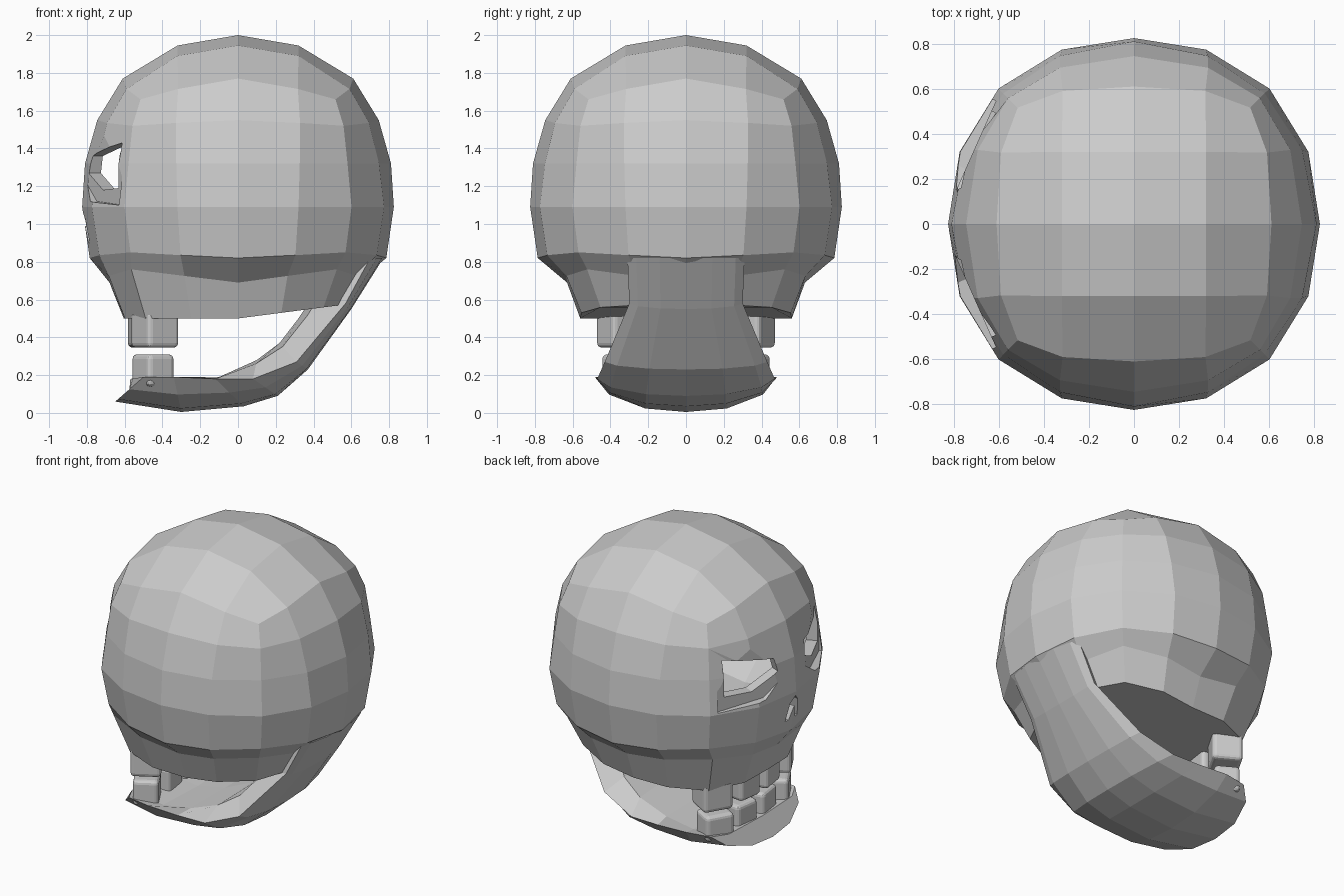
import bpy, bmesh
from math import sin, cos, pi, radians
from mathutils import Vector, Matrix

if "Cube" in bpy.data.objects:
    bpy.data.objects.remove(bpy.data.objects["Cube"])


def make(name, verts, faces):
    me = bpy.data.meshes.new(name)
    me.from_pydata([tuple(v) for v in verts], [], faces)
    bm = bmesh.new()
    bm.from_mesh(me)
    bmesh.ops.recalc_face_normals(bm, faces=bm.faces)
    bm.to_mesh(me)
    bm.free()
    ob = bpy.data.objects.new(name, me)
    bpy.context.collection.objects.link(ob)
    return ob


# Cranium: 16-sided rings (z, radius, corner bulge, corner lift, twist) under a 4x4 cap
rings = [(1.77, .61, .12, -.11, .1), (1.55, .745, .045, -.03, .05),
         (1.32, .81, .01, 0, .02), (1.09, .825, .025, 0, 0),
         (.82, .785, .02, .03, 0), (.69, .63, .11, .07, 0), (.50, .56, .08, 0, 0)]
verts, faces = [], []
for n, (z, r, dr, dz, tw) in enumerate(rings):
    for i in range(16):
        t = i * pi / 8
        w = sin(2 * t) ** 2
        a = t + tw * sin(4 * t)
        x, y = (r + dr * w) * cos(a), (r + dr * w) * sin(a)
        zz = z + dz * w
        if n >= 5 and x < 0:
            x *= 1.08
        if n == 6 and x > 0:
            zz += .13 * x
        verts.append((x, y, zz))
for n in range(len(rings) - 1):
    for i in range(16):
        j = (i + 1) % 16
        faces.append((n*16 + i, n*16 + j, n*16 + 16 + j, n*16 + 16 + i))
faces.append(tuple(range(len(verts) - 16, len(verts))))
grid = {}
i, j = 2, 0
for k in range(16):
    grid[i, j] = k
    if i == 2 and j < 2:
        j += 1
    elif j == 2 and i > -2:
        i -= 1
    elif i == -2 and j > -2:
        j -= 1
    elif j == -2 and i < 2:
        i += 1
    else:
        j += 1
for i in (-1, 0, 1):
    for j in (-1, 0, 1):
        grid[i, j] = len(verts)
        verts.append((.32 * i, .32 * j, (2.0, 1.945, 1.89)[abs(i) + abs(j)]))
for i in range(-2, 2):
    for j in range(-2, 2):
        faces.append((grid[i, j], grid[i+1, j], grid[i+1, j+1], grid[i, j+1]))
cranium = make("cranium", verts, faces)


# Face openings, cut along a horizontal direction; floors removed to open the hollow
def carve(profile, angle, side, depth, hollow):
    d = Vector((-cos(angle), side * sin(angle), 0))
    tan = Vector((sin(angle), side * cos(angle), 0))
    n = len(profile)
    pts = [d * q + tan * t + Vector((0, 0, z)) for q in (depth, 1.1) for t, z in profile]
    fs = [tuple(range(n)), tuple(range(n, 2 * n))]
    fs += [(k, (k+1) % n, n + (k+1) % n, n + k) for k in range(n)]
    cutter = make("face_cutter", pts, fs)
    cutter.hide_render = True
    mod = cranium.modifiers.new("cut", 'BOOLEAN')
    mod.operation, mod.solver, mod.object = 'DIFFERENCE', 'EXACT', cutter
    bpy.context.view_layer.objects.active = cranium
    bpy.ops.object.modifier_apply(modifier=mod.name)
    bpy.data.objects.remove(cutter)
    if hollow:
        floors.append((d, depth))


floors = []
brow = [(.25, 1.58), (.25, 1.1), (-.08, 1.12), (-.22, 1.22), (-.24, 1.38), (-.29, 1.52)]
eye = [(.2, 1.43), (.2, 1.19), (0, 1.18), (-.19, 1.27), (-.165, 1.36)]
nose = [(0, 1.06), (.04, 1.02), (.065, .9), (.035, .9), (0, .99),
        (-.035, .9), (-.065, .9), (-.04, 1.02)]
for s in (1, -1):
    carve(brow, radians(24), s, .782, False)
    carve(eye, radians(24), s, .71, True)
carve(nose, 0, 1, .73, True)
bm = bmesh.new()
bm.from_mesh(cranium.data)
bm.normal_update()
dead = [f for f in bm.faces if any(
    abs(f.calc_center_median().dot(d) - q) < 2e-3 and f.normal.dot(d) > .98
    for d, q in floors)]
bmesh.ops.delete(bm, geom=dead, context='FACES')
bm.to_mesh(cranium.data)
bm.free()

# Lower jaw: loft of sections (keel x,z; rim x,z; half width; inner x,z)
stations = [(.77, .82, .70, .82, .31, .45, .70), (.60, .55, .57, .58, .30, .32, .50),
            (.37, .23, .31, .27, .43, .22, .37), (.21, .09, .08, .18, .47, .10, .28),
            (.03, .035, -.12, .18, .475, -.10, .19), (-.30, .005, -.34, .19, .48, -.30, .15),
            (-.65, .06, -.50, .19, .45, -.57, .18)]
verts, faces = [], []
for px, pz, ex, ez, w, ix, iz in stations:
    p, e, q = Vector((px, 0, pz)), Vector((ex, 0, ez)), Vector((ix, 0, iz))
    for u, f in ((-1, 1), (-.85, .5), (-.45, .1), (0, 0), (.45, .1), (.85, .5), (1, 1)):
        verts.append(p.lerp(e, f) + Vector((0, u * w, 0)))
    for u in (.75, 0, -.75):
        verts.append(q.lerp(e, .25 * abs(u)) + Vector((0, u * w, 0)))
for n in range(len(stations) - 1):
    for k in range(10):
        m = (k + 1) % 10
        faces.append((n*10 + k, n*10 + m, n*10 + 10 + m, n*10 + 10 + k))
faces += [tuple(range(10)), tuple(range(len(verts) - 10, len(verts)))]
make("lower_jaw", verts, faces)


# Teeth: rounded blocks along both arches
def tooth(name, x, y, z0, z1, sx, sy, turn):
    me = bpy.data.meshes.new(name)
    bm = bmesh.new()
    mat = (Matrix.Translation((x, y, (z0 + z1) / 2)) @ Matrix.Rotation(turn, 4, 'Z')
           @ Matrix.Diagonal((sx, sy, z1 - z0, 1)))
    bmesh.ops.create_cube(bm, size=1, matrix=mat)
    bmesh.ops.bevel(bm, geom=list(bm.edges), offset=.025, segments=3,
                    profile=.5, affect='EDGES')
    bm.to_mesh(me)
    bm.free()
    ob = bpy.data.objects.new(name, me)
    bpy.context.collection.objects.link(ob)


for s in (1, -1):
    tooth("upper_side_tooth", -.44, s * .345, .345, .54, .19, .2, -s * radians(30))
    tooth("upper_front_tooth", -.49, s * .11, .345, .54, .17, .18, -s * radians(8))
    tooth("lower_side_tooth", -.45, s * .33, .14, .31, .16, .19, -s * radians(30))
    tooth("lower_front_tooth", -.47, s * .11, .12, .31, .16, .18, -s * radians(8))
